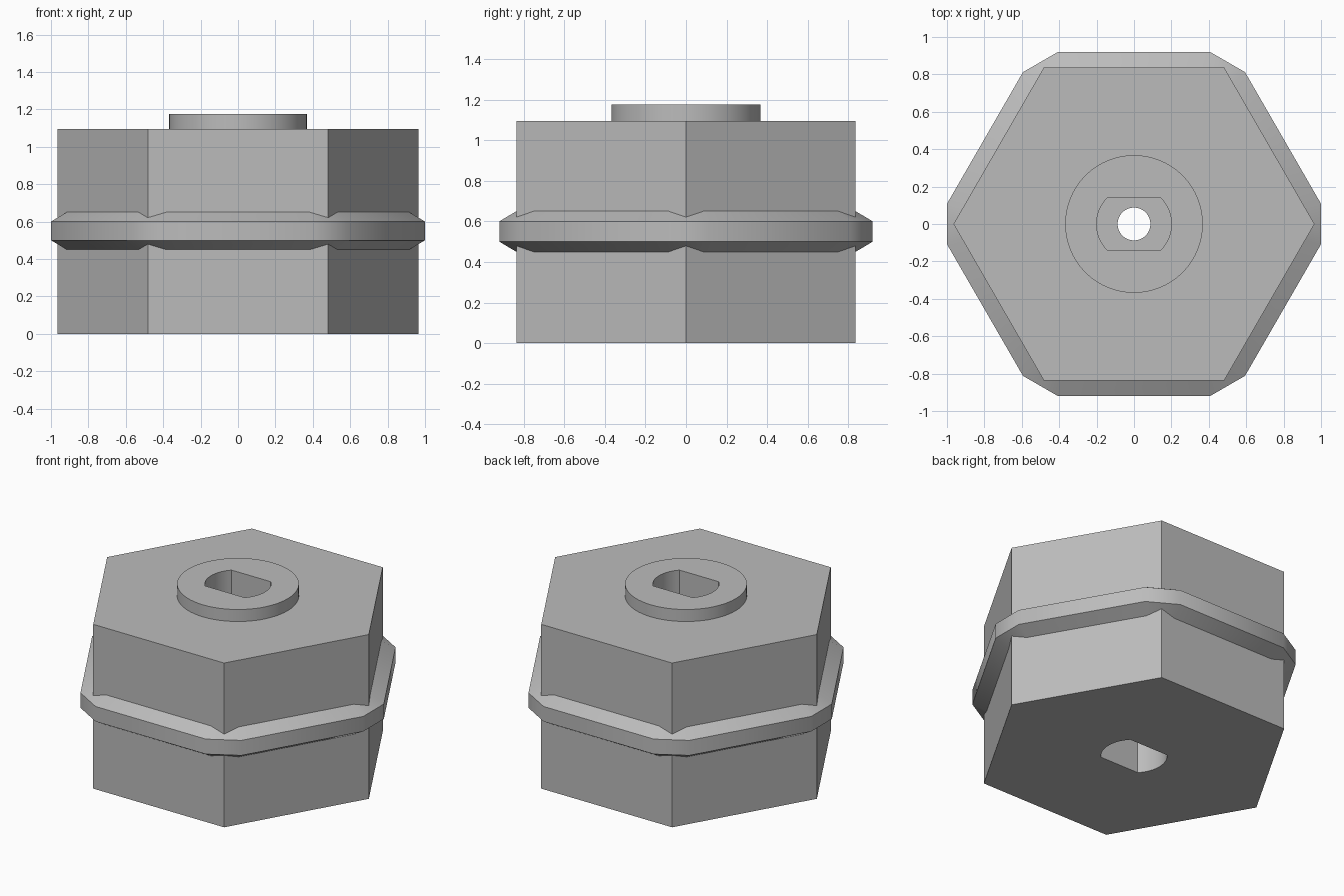
import bpy
import bmesh
import math

cube = bpy.data.objects.get("Cube")
if cube:
    bpy.data.objects.remove(cube, do_unlink=True)

grey = bpy.data.materials.new("mid_grey")
grey.use_nodes = True
colour = (0.5, 0.5, 0.5, 1)
grey.diffuse_color = colour
grey.node_tree.nodes["Principled BSDF"].inputs["Base Color"].default_value = colour

HEX_R = 0.965
HEX_FLAT = HEX_R * math.cos(math.pi / 6)
BODY_TOP, BOSS_TOP = 1.095, 1.175


def loft(name, sections, caps=True):
    """Stack (outline, z) sections into one object."""
    bm = bmesh.new()
    loops = [[bm.verts.new((x, y, z)) for x, y in pts] for pts, z in sections]
    for low, high in zip(loops, loops[1:]):
        for i in range(len(low)):
            j = (i + 1) % len(low)
            bm.faces.new((low[i], low[j], high[j], high[i]))
    if caps:
        bm.faces.new(loops[0][::-1])
        bm.faces.new(loops[-1])
    mesh = bpy.data.meshes.new(name)
    bm.to_mesh(mesh)
    bm.free()
    mesh.materials.append(grey)
    obj = bpy.data.objects.new(name, mesh)
    bpy.context.collection.objects.link(obj)
    return obj


def ngon(radius, count):
    return [(radius * math.cos(math.tau * i / count),
             radius * math.sin(math.tau * i / count)) for i in range(count)]


def clipped_hex(flat, corner):
    """Hexagon with cut corners, given both face distances from the centre."""
    half = (corner - flat * math.cos(math.pi / 6)) / math.sin(math.pi / 6)
    pts = []
    for k in range(6):
        a = math.pi / 6 + k * math.pi / 3
        for s in (-half, half):
            pts.append((flat * math.cos(a) - s * math.sin(a),
                        flat * math.sin(a) + s * math.cos(a)))
    return pts


def double_d(radius, half_width):
    """Round outline with two flat sides."""
    a = math.asin(half_width / radius)
    arc = [-a + 2 * a * i / 16 for i in range(17)]
    return [(radius * math.cos(t + turn), radius * math.sin(t + turn))
            for turn in (0, math.pi) for t in arc]


def finish(obj):
    bpy.ops.object.select_all(action='DESELECT')
    obj.select_set(True)
    bpy.context.view_layer.objects.active = obj
    bpy.ops.object.shade_smooth_by_angle(angle=math.radians(35))


def cut(obj, cutters):
    bpy.context.view_layer.objects.active = obj
    for cutter in cutters:
        mod = obj.modifiers.new("cut", 'BOOLEAN')
        mod.operation = 'DIFFERENCE'
        mod.solver = 'EXACT'
        mod.object = cutter
        bpy.ops.object.modifier_apply(modifier=mod.name)


# Hexagonal body and round boss
body = loft("hex_body", [(ngon(HEX_R, 6), 0), (ngon(HEX_R, 6), BODY_TOP)])
boss = loft("top_boss", [(ngon(0.368, 64), BODY_TOP), (ngon(0.368, 64), BOSS_TOP)])

# Shaft sockets from both ends, joined by a screw bore through a thin web
socket = double_d(0.2, 0.138)
cutters = [
    loft("upper_socket_cutter", [(socket, 0.59), (socket, 1.4)]),
    loft("lower_socket_cutter", [(socket, -0.2), (socket, 0.51)]),
    loft("bore_cutter", [(ngon(0.088, 32), 0.4), (ngon(0.088, 32), 0.7)]),
]
cut(body, cutters)
cut(boss, cutters[:1])
for cutter in cutters:
    bpy.data.objects.remove(cutter, do_unlink=True)

# Bevelled collar around the middle
outer = clipped_hex(0.92, 1.0)
inner = clipped_hex(HEX_FLAT, 1.0 - (0.92 - HEX_FLAT))
collar = loft("collar", [(inner, 0.45), (outer, 0.5), (outer, 0.6), (inner, 0.65)],
              caps=False)

for part in (body, boss, collar):
    finish(part)
